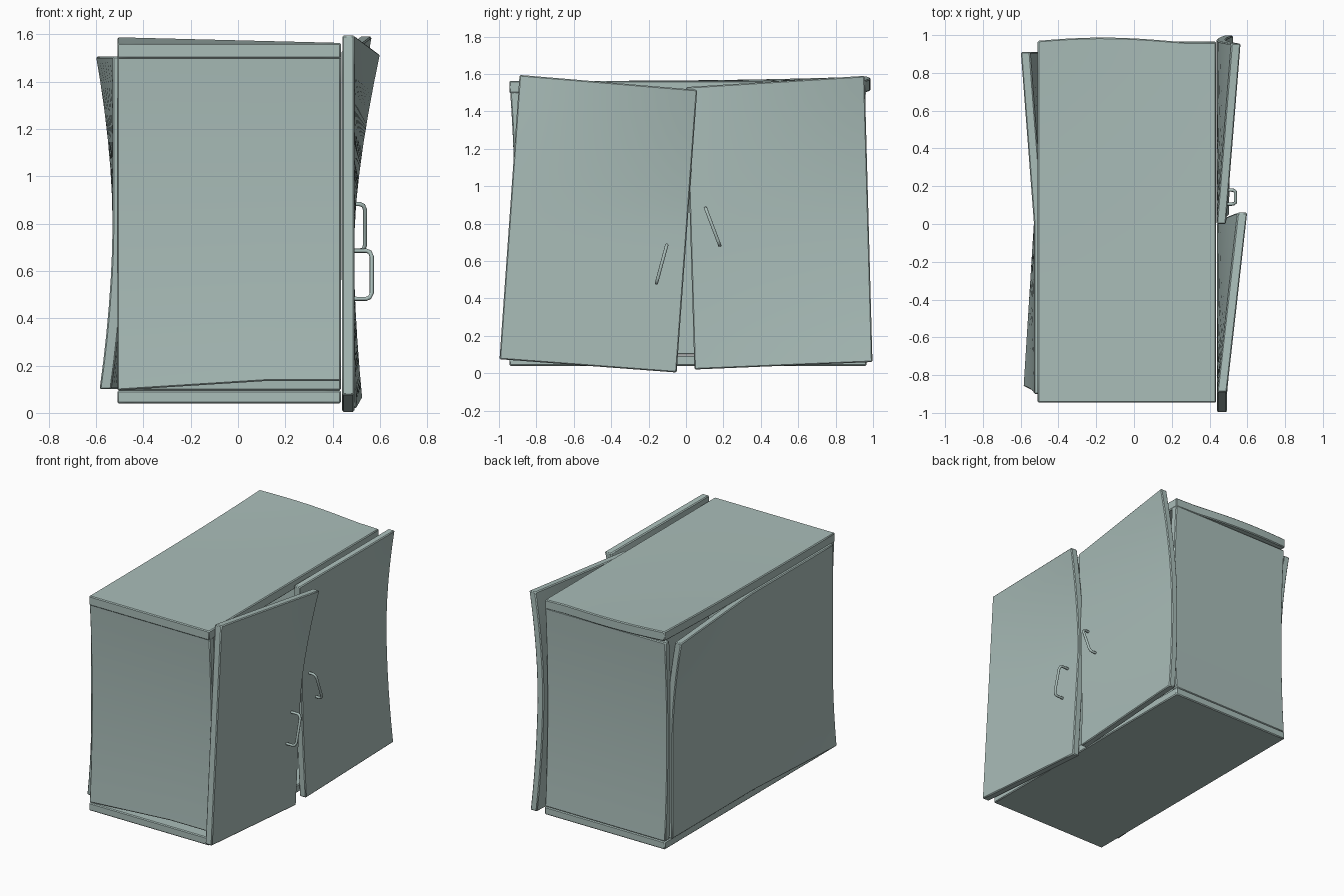
import bpy, bmesh, math
from mathutils import Vector

if "Cube" in bpy.data.objects:
    bpy.data.objects.remove(bpy.data.objects["Cube"])

mat = bpy.data.materials.new("pale grey teal")
mat.diffuse_color = (0.40, 0.51, 0.485, 1)
mat.use_nodes = True
mat.node_tree.nodes["Principled BSDF"].inputs["Base Color"].default_value = mat.diffuse_color


def finish(ob, angle=35):
    ob.data.materials.append(mat)
    bpy.context.view_layer.objects.active = ob
    ob.select_set(True)
    bpy.ops.object.shade_smooth_by_angle(angle=math.radians(angle))
    ob.select_set(False)


def panel(name, outer, thick, n=12):
    """Warped board: outer(u, v) with u, v in 0..1 gives the outer skin, thick the offset inward."""
    bm = bmesh.new()
    t = Vector(thick)
    g = [[[bm.verts.new(Vector(outer(i / n, j / n)) + t * k) for j in range(n + 1)]
          for i in range(n + 1)] for k in (0, 1)]
    for k in (0, 1):
        for i in range(n):
            for j in range(n):
                bm.faces.new((g[k][i][j], g[k][i + 1][j], g[k][i + 1][j + 1], g[k][i][j + 1]))
    for i in range(n):
        for e in (0, n):
            bm.faces.new((g[0][i][e], g[0][i + 1][e], g[1][i + 1][e], g[1][i][e]))
            bm.faces.new((g[0][e][i], g[0][e][i + 1], g[1][e][i + 1], g[1][e][i]))
    bmesh.ops.recalc_face_normals(bm, faces=bm.faces)
    me = bpy.data.meshes.new(name)
    bm.to_mesh(me)
    bm.free()
    ob = bpy.data.objects.new(name, me)
    bpy.context.collection.objects.link(ob)
    bev = ob.modifiers.new("soft edge", 'BEVEL')
    bev.width = 0.006
    bev.segments = 1
    bev.limit_method = 'ANGLE'
    bev.angle_limit = math.radians(50)
    finish(ob)
    return ob


def mix(a, b, t):
    return a + (b - a) * t


def bil(c, u, v):
    """Bilinear blend of corners: bottom left, bottom right, top left, top right."""
    return [mix(mix(c[0][k], c[1][k], u), mix(c[2][k], c[3][k], u), v) for k in (0, 1)]


# carcass: top and bottom boards
def top_skin(u, v):
    x = mix(-0.51, 0.435, u)
    y = mix(-0.945, 0.962 + 0.025 * math.sin(math.pi * min(1, u * 1.1 + 0.1)), v)
    return x, y, 1.563 + 0.024 * (1 - u) * v ** 3


def bottom_skin(u, v):
    return mix(-0.51, 0.435, u), mix(-0.945, 0.965, v), 0.04


panel("top_board", top_skin, (0, 0, -0.066))
panel("bottom_board", bottom_skin, (0, 0, 0.055))


# carcass: side boards, slightly bowed inward
def side_skin(sign, y0):
    def f(u, v):
        bow = 0.025 * (1 - (2 * v - 1) ** 2)
        z0 = 0.095 + 0.04 * min(1, u / 0.67) if sign < 0 else 0.095
        return mix(-0.51, 0.435, u), y0 - sign * bow, mix(z0, 1.505, v)
    return f


panel("front_side", side_skin(-1, -0.94), (0, 0.05, 0))
panel("back_side", side_skin(1, 0.962), (0, -0.05, 0))


# rear panel, twisted so that two opposite corners lift away
def rear_skin(u, v):
    a, b = 2 * u - 1, 2 * v - 1
    lift = (0.07 if b > 0 else 0.055) * max(0, a * b) * abs(b) ** 0.8
    return -0.53 - lift, mix(-0.9, 0.91, u) + 0.04 * max(0, -a * -b if a < 0 else 0), mix(0.1, 1.505, v)


panel("rear_panel", rear_skin, (0.05, 0, 0))


# doors: tilted and warped boards
def left_door(u, v):
    y, z = bil(((-0.997, 0.075), (-0.05, 0.004), (-0.89, 1.595), (0.06, 1.515)), u, v)
    b = 2 * v - 1
    return 0.492 + 0.108 * u * max(0, b) ** 1.5, y, z


def right_door(u, v):
    y, z = bil(((0.045, 0.02), (0.997, 0.06), (0.0, 1.53), (0.955, 1.59)), u, v)
    b = 2 * v - 1
    warp = 0.078 * u * b ** 1.8 if b > 0 else 0.038 * b * b * (0.4 + 0.6 * u)
    return 0.487 + warp, y, z


panel("left_door", left_door, (-0.052, 0, 0))
panel("right_door", right_door, (-0.05, 0, 0))


# bent rod handles
def handle(name, a, b, x_out):
    a, b = Vector(a), Vector(b)
    x0 = 0.482
    pts = [(x0, 0.0), (x_out - 0.022, 0.0), (x_out - 0.008, 0.03), (x_out, 0.12),
           (x_out, 0.88), (x_out - 0.008, 0.97), (x_out - 0.022, 1.0), (x0, 1.0)]
    cu = bpy.data.curves.new(name, 'CURVE')
    cu.dimensions = '3D'
    cu.bevel_depth = 0.009
    cu.bevel_resolution = 2
    cu.use_fill_caps = True
    sp = cu.splines.new('POLY')
    sp.points.add(len(pts) - 1)
    for p, (x, t) in zip(sp.points, pts):
        q = a.lerp(b, t)
        p.co = (x, q.x, q.y, 1)
    tmp = bpy.data.objects.new(name + "_curve", cu)
    bpy.context.collection.objects.link(tmp)
    me = bpy.data.meshes.new_from_object(tmp.evaluated_get(bpy.context.evaluated_depsgraph_get()))
    bpy.data.objects.remove(tmp)
    ob = bpy.data.objects.new(name, me)
    bpy.context.collection.objects.link(ob)
    finish(ob, 50)


handle("left_handle", (-0.103, 0.685), (-0.158, 0.482), 0.565)
handle("right_handle", (0.105, 0.882), (0.18, 0.685), 0.537)
